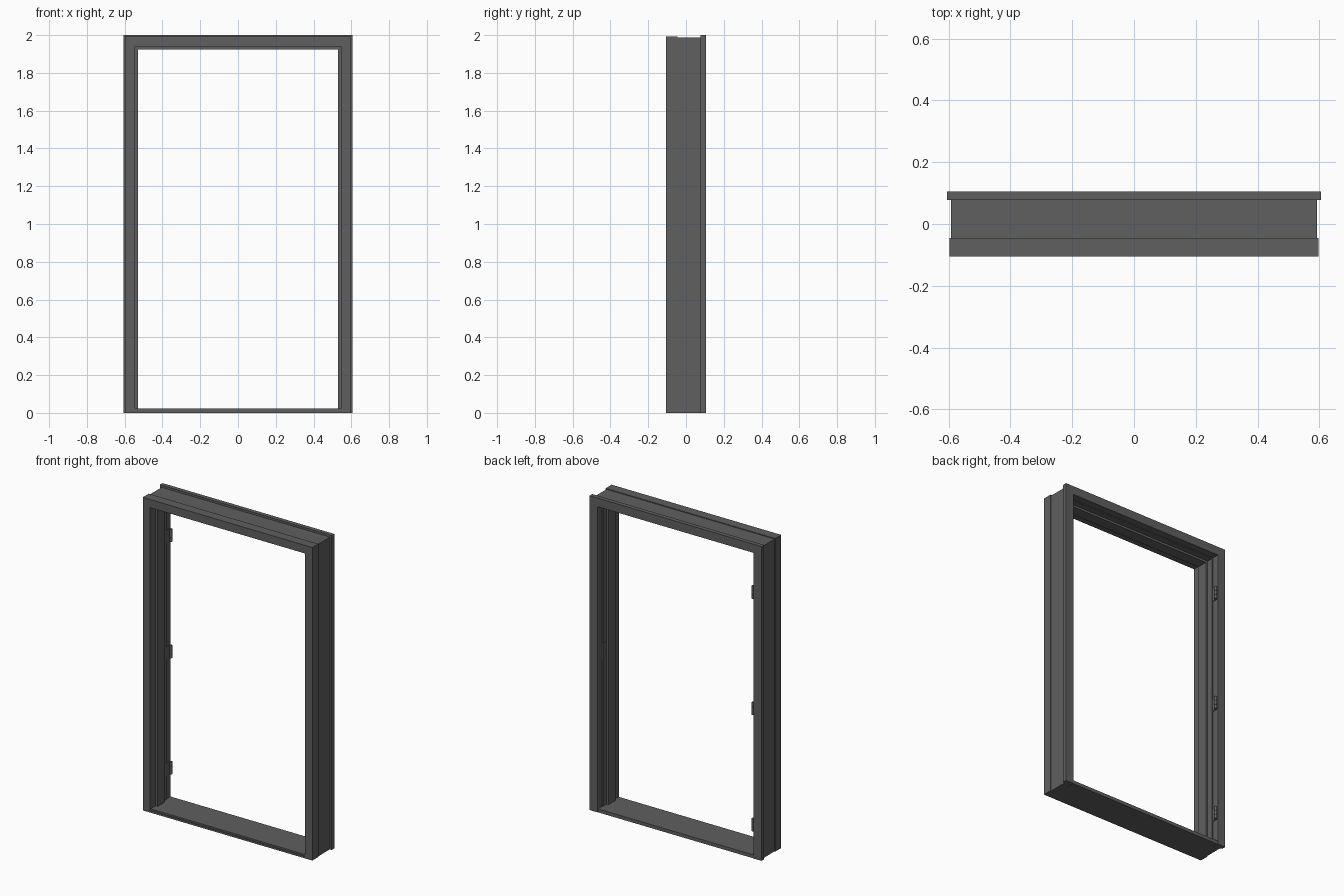
import bpy, bmesh, math
from mathutils import Matrix

if "Cube" in bpy.data.objects:
    bpy.data.objects.remove(bpy.data.objects["Cube"])

W, H = 0.605, 2.0   # outer half width and height

grey = bpy.data.materials.new("dark_grey_metal")
grey.diffuse_color = (0.115, 0.115, 0.115, 1)
grey.use_nodes = True
grey.node_tree.nodes["Principled BSDF"].inputs["Base Color"].default_value = grey.diffuse_color

# Cross-section: (distance inward from the outer edge, depth y)
PROFILE = [(0.008, -0.105), (0.060, -0.105), (0.060, -0.050), (0.075, -0.050),
           (0.075, 0.020), (0.061, 0.020), (0.061, 0.060), (0.055, 0.060),
           (0.055, 0.105), (0.000, 0.105), (0.000, 0.078), (0.013, 0.078),
           (0.013, -0.045), (0.008, -0.045)]


def finish(name, bm):
    bmesh.ops.recalc_face_normals(bm, faces=bm.faces)
    mesh = bpy.data.meshes.new(name)
    bm.to_mesh(mesh)
    bm.free()
    mesh.materials.append(grey)
    obj = bpy.data.objects.new(name, mesh)
    bpy.context.collection.objects.link(obj)
    return obj


def frame_member(name, start, end, cap_start=False):
    """Sweep the profile between two corners given as functions of the inset."""
    bm = bmesh.new()
    rings = []
    for corner in (start, end):
        ring = []
        for u, y in PROFILE:
            x, z = corner(u)
            ring.append(bm.verts.new((x, y, z)))
        rings.append(ring)
    n = len(PROFILE)
    for i in range(n):
        j = (i + 1) % n
        bm.faces.new((rings[0][i], rings[0][j], rings[1][j], rings[1][i]))
    if cap_start:
        bm.faces.new(rings[0])
    return finish(name, bm)


def add_box(bm, lo, hi):
    size = [b - a for a, b in zip(lo, hi)]
    mid = [(a + b) / 2 for a, b in zip(lo, hi)]
    m = Matrix.Translation(mid) @ Matrix.Diagonal((*size, 1))
    bmesh.ops.create_cube(bm, size=1, matrix=m)


# Jambs and head, mitred at the top corners
def top_corner(side):
    return lambda u: (side * (W - u), H - u)


def foot(side):
    return lambda u: (side * (W - u), 0.0)


frame_member("left_jamb", foot(-1), top_corner(-1), True)
frame_member("right_jamb", foot(1), top_corner(1), True)
frame_member("head", top_corner(-1), top_corner(1))

# Sill between the jambs, with a low front lip
bm = bmesh.new()
add_box(bm, (-0.548, -0.100, 0), (0.548, 0.103, 0.022))
add_box(bm, (-0.545, -0.105, 0), (0.545, -0.100, 0.012))
finish("sill", bm)

# Three hinges on the left jamb
for i, z in enumerate((0.21, 0.95, 1.69)):
    bm = bmesh.new()
    add_box(bm, (-0.551, 0.062, z - 0.04), (-0.546, 0.097, z + 0.04))
    for k in (-1, 0, 1):   # knuckles
        m = Matrix.Translation((-0.540, 0.096, z + k * 0.027))
        bmesh.ops.create_cone(bm, cap_ends=True, segments=12, radius1=0.009,
                              radius2=0.009, depth=0.026, matrix=m)
    finish("hinge_%d" % (i + 1), bm)

# Strike plate on the right jamb
bm = bmesh.new()
add_box(bm, (0.541, 0.026, 0.94), (0.545, 0.056, 1.06))
finish("strike_plate", bm)
